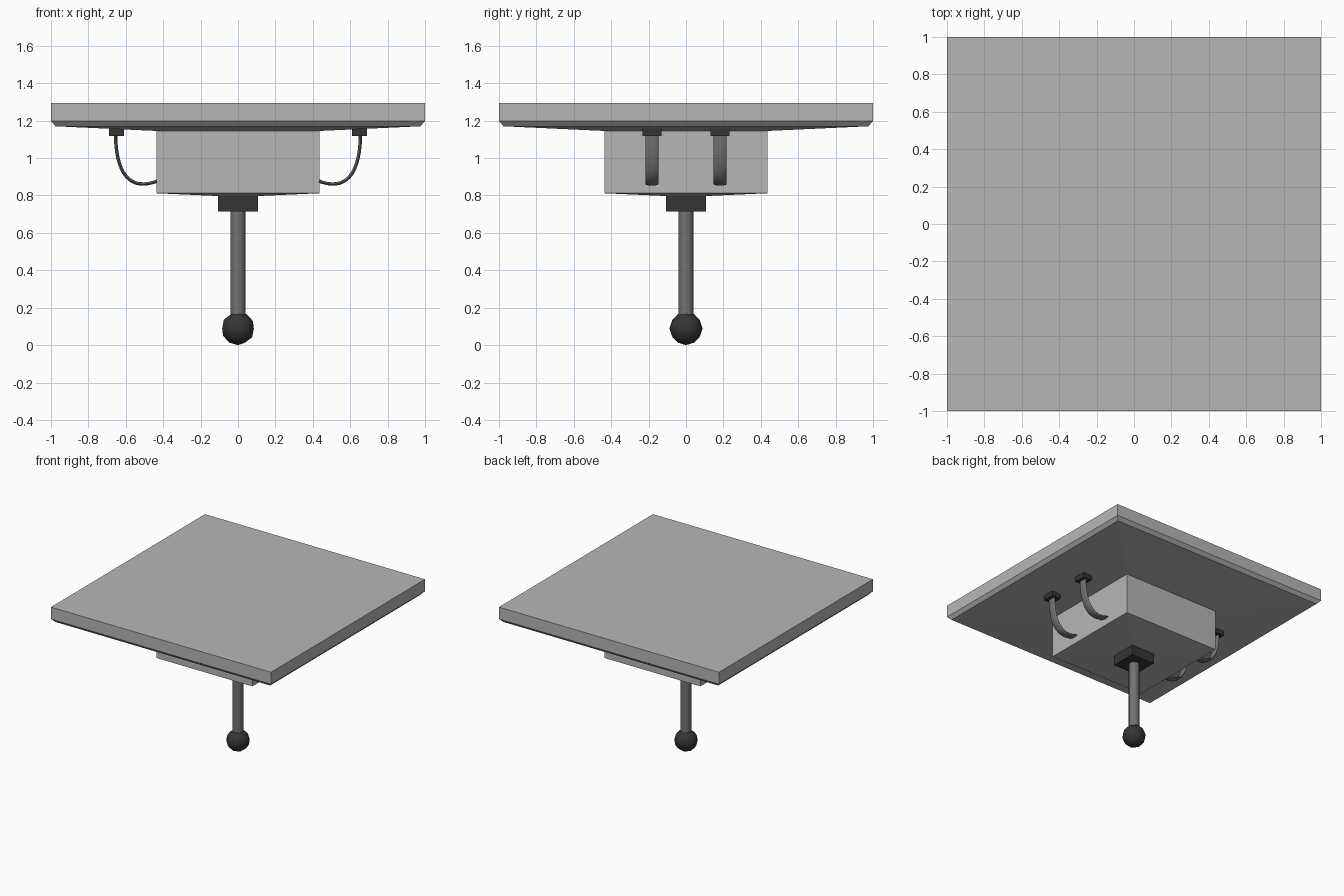
import bpy, bmesh
from math import cos, sin, pi
from mathutils import Vector

if "Cube" in bpy.data.objects:
    bpy.data.objects.remove(bpy.data.objects["Cube"])


def grey(name, value):
    mat = bpy.data.materials.new(name)
    mat.diffuse_color = (value, value, value, 1)
    mat.use_nodes = True
    mat.node_tree.nodes["Principled BSDF"].inputs["Base Color"].default_value = mat.diffuse_color
    return mat


BODY = grey("body_grey", 0.47)
METAL = grey("dark_metal", 0.17)
BLACK = grey("black", 0.035)


def make_object(name, bm, mat, smooth=False):
    bmesh.ops.recalc_face_normals(bm, faces=bm.faces)
    mesh = bpy.data.meshes.new(name)
    bm.to_mesh(mesh)
    bm.free()
    mesh.materials.append(mat)
    obj = bpy.data.objects.new(name, mesh)
    bpy.context.collection.objects.link(obj)
    if smooth:
        bpy.context.view_layer.objects.active = obj
        bpy.ops.object.select_all(action='DESELECT')
        obj.select_set(True)
        bpy.ops.object.shade_smooth_by_angle(angle=pi / 5)
    return obj


def loft(name, rings, mat, smooth=False):
    """Bridge equal-length point rings and cap both ends."""
    bm = bmesh.new()
    loops = [[bm.verts.new(p) for p in ring] for ring in rings]
    n = len(loops[0])
    for a, b in zip(loops, loops[1:]):
        for i in range(n):
            j = (i + 1) % n
            bm.faces.new((a[i], a[j], b[j], b[i]))
    bm.faces.new(loops[0])
    bm.faces.new(loops[-1])
    return make_object(name, bm, mat, smooth)


def square_stack(name, profile, mat, cx=0, cy=0, ry=None):
    """Stack of square sections given as (half width, z)."""
    corners = ((-1, -1), (1, -1), (1, 1), (-1, 1))
    return loft(name, [[(cx + sx * h, cy + sy * (ry or h), z) for sx, sy in corners]
                       for h, z in profile], mat)


# Main plate with chamfered rim and shallow tapered underside
square_stack("top_plate", [(1, 1.295), (1, 1.197), (0.975, 1.17), (0.435, 1.145)], BODY)

# Central housing with a shallow tapered base, and the rod socket
square_stack("housing", [(0.435, 1.155), (0.435, 0.812), (0.105, 0.797)], BODY)
square_stack("rod_socket", [(0.106, 0.805), (0.106, 0.714)], BLACK)

# Rod
loft("rod", [[(0.04 * cos(2 * pi * i / 16), 0.04 * sin(2 * pi * i / 16), z)
              for i in range(16)] for z in (0.73, 0.1)], METAL, smooth=True)

# Ball tip
bm = bmesh.new()
bmesh.ops.create_icosphere(bm, subdivisions=2, radius=0.089)
bmesh.ops.translate(bm, verts=bm.verts, vec=(0, 0, 0.089))
make_object("ball_tip", bm, BLACK, smooth=True)

# Flat cables curling from the plate into the housing sides
P = [Vector(p) for p in ((0.655, 1.135), (0.655, 0.92), (0.58, 0.813), (0.42, 0.882))]


def cable(name, side, y):
    rings = []
    for k in range(17):
        t = k / 16
        u = 1 - t
        c = u**3 * P[0] + 3*u*u*t * P[1] + 3*u*t*t * P[2] + t**3 * P[3]
        d = (u*u * (P[1] - P[0]) + 2*u*t * (P[2] - P[1]) + t*t * (P[3] - P[2])).normalized()
        ring = []
        for i in range(12):
            a = 2 * pi * i / 12
            w = 0.009 * cos(a)
            ring.append((side * (c.x - d.y * w), y + 0.035 * sin(a), c.y + d.x * w))
        rings.append(ring)
    loft(name, rings, METAL, smooth=True)


for side, side_name in ((-1, "left"), (1, "right")):
    for y, end in ((-0.182, "front"), (0.182, "back")):
        cable(f"{side_name}_{end}_cable", side, y)
        square_stack(f"{side_name}_{end}_cable_clip", [(0.04, 1.165), (0.04, 1.118)],
                     BLACK, side * 0.65, y, ry=0.05)
